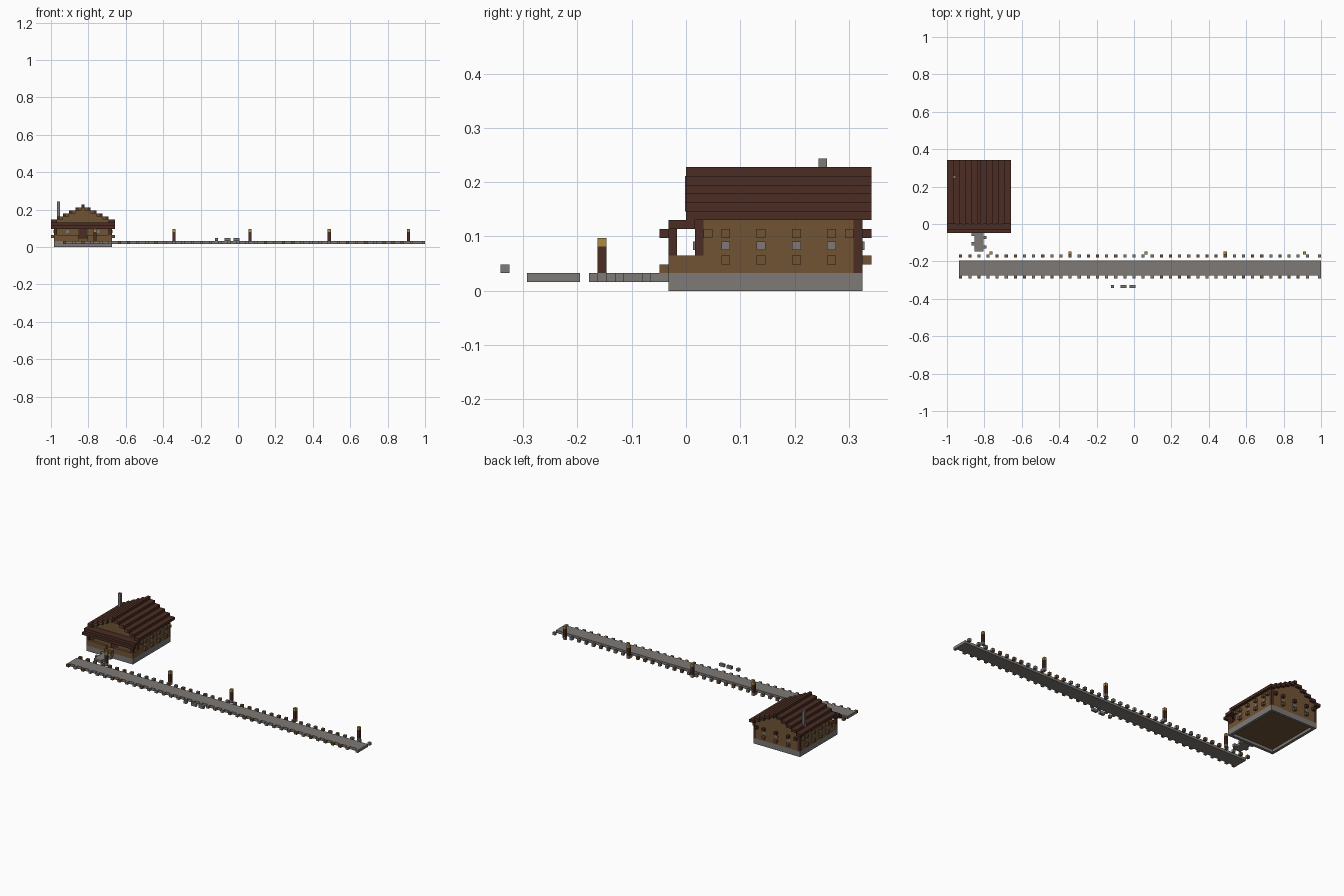
import bpy, bmesh, random
from mathutils import Matrix, Vector

random.seed(4)
cube = bpy.data.objects.get("Cube")
if cube:
    bpy.data.objects.remove(cube)

U = 2 / 123          # edge of one block
X0 = 61.5            # block column lying on x = 0


def material(name, rgb):
    m = bpy.data.materials.new(name)
    m.use_nodes = True
    m.diffuse_color = (*rgb, 1)
    bsdf = m.node_tree.nodes["Principled BSDF"]
    bsdf.inputs["Base Color"].default_value = (*rgb, 1)
    bsdf.inputs["Roughness"].default_value = 0.9
    return m


WOOD = material("oak brown", (0.165, 0.088, 0.036))
DARK = material("dark timber", (0.069, 0.026, 0.017))
STONE = material("stone grey", (0.205, 0.192, 0.18))
GOLD = material("lamp gold", (0.42, 0.25, 0.05))


def part(name, mat, boxes):
    """One object from boxes given as block ranges (x0, x1, y0, y1, z0, z1)."""
    bm = bmesh.new()
    for x0, x1, y0, y1, z0, z1 in boxes:
        mid = Vector(((x0 + x1) / 2 - X0, (y0 + y1) / 2, (z0 + z1) / 2)) * U
        size = Vector((x1 - x0, y1 - y0, z1 - z0)) * U
        bmesh.ops.create_cube(bm, size=1, matrix=Matrix.Translation(mid) @ Matrix.Diagonal((*size, 1)))
    me = bpy.data.meshes.new(name)
    bm.to_mesh(me)
    bm.free()
    me.materials.append(mat)
    ob = bpy.data.objects.new(name, me)
    bpy.context.collection.objects.link(ob)
    return ob


def mirrored(boxes):
    """Boxes together with their mirror images across the ridge of the house."""
    return boxes + [(21 - b, 21 - a, *rest) for a, b, *rest in boxes]


# Foundation ring and plank floor
part("foundation", STONE, mirrored([(1, 2, -2, 20, 0, 2)])
     + [(2, 19, -2, -1, 0, 2), (2, 19, 19, 20, 0, 2)])
part("floor", WOOD, [(2, 19, -1, 19, 1, 2)])

# Log walls with dark corner posts
part("side_walls", WOOD, mirrored([(1, 2, 2, 19, 2, 8)]))
part("back_wall", WOOD, [(2, 19, 19, 20, 2, 8)])
part("front_wall", WOOD, [(2, 9, 1, 2, 2, 8), (12, 19, 1, 2, 2, 8), (9, 12, 1, 2, 6, 8)])
part("corner_posts", DARK, mirrored([(1, 2, 1, 2, 4, 8), (1, 2, 19, 20, 2, 8)]))
part("door", DARK, [(9, 12, 1.3, 1.7, 2, 6)])

# Stepped gables and roof: one course per block of height
courses = range(5)
part("gables", WOOD, [(2 * k + 1 if k == 0 else 2 * k, 20 if k == 0 else 21 - 2 * k, y, y + 1, 7 + k, 8 + k)
                      for k in range(1, 6) for y in (1, 19)])
part("roof", DARK, mirrored([(2 * k, 2 * k + 2, 0, 21, 8 + k, 9 + k) for k in courses])
     + [(10, 11, 0, 21, 13, 14)])
part("gable_trim", WOOD, mirrored([(2 * k + 1, 2 * k + 2, -0.1, 0, 8 + k, 9 + k) for k in courses[1:]]))
part("chimney", STONE, [(2, 3, 15, 16, 8, 15)])

# Porch
part("porch_roof", DARK, [(0, 21, -2, 1, 7, 8), (0, 21, -3, -2, 6, 7)])
part("porch_posts", DARK, mirrored([(1, 2, -2, -1, 4, 7)]))
part("porch_railing", WOOD, mirrored([(1, 2, -2, 2, 2, 4), (2, 9, -2, -1, 2, 4)]))
part("porch_step", WOOD, [(9, 12, -3, -2, 2, 3)])

# Windows with a projecting log above and below each
window_rows = range(4, 17, 4)
part("side_windows", STONE, mirrored([(0.8, 1, y, y + 1, 4.6, 5.6) for y in window_rows]))
part("window_logs", WOOD, mirrored([(0, 1, y, y + 1, z, z + 1) for y in window_rows for z in (3, 6)]))
part("corner_log_ends", WOOD, mirrored([(0, 1, y, y + 1, 6, 7) for y in (2, 18)]))
back_columns = (5, 10, 15)
part("back_windows", STONE, [(x, x + 1, 20, 20.2, 4.6, 5.6) for x in back_columns])
part("back_sills", WOOD, [(x, x + 1, 20, 21, 3, 4) for x in back_columns])
part("back_lintels", DARK, [(x, x + 1, 20, 21, 6, 7) for x in (2, *back_columns, 18)])
part("front_windows", STONE, mirrored([(5, 6, 0.8, 1, 4.6, 5.6)]))

# Footpath with uneven edges
part("footpath", STONE, [(9, 12, -9, -2, 1, 2)]
     + [(8, 9, y, y + 1, 1, 2) for y in (-4, -7)]
     + [(12, 13, y, y + 1, 1, 2) for y in (-5, -8)])

# Road with toothed edges, some of the teeth in wood
part("road", STONE, [(4, 123, -17, -12, 1, 2)])
teeth = [(x, x + 1, y, y + 1, 1, 2) for x in [*range(4, 120, 3), 122] for y in (-18, -12)]
wooden = [random.random() < 0.35 for _ in teeth]
for name, mat, flag in (("road_teeth_stone", STONE, False), ("road_teeth_wood", WOOD, True)):
    # Teeth stand just outside the road bed
    part(name, mat, [(a, b, c + (c > -15), d + (c > -15), e, f)
                     for (a, b, c, d, e, f), w in zip(teeth, wooden) if w == flag])

# Lamp posts along the road
lamps = (14, 40, 65, 91, 117)
part("lamp_bases", STONE, [(x, x + 1, -10, -9, 1, 2) for x in lamps])
part("lamp_posts", DARK, [(x, x + 1, -10, -9, 2, 5) for x in lamps])
part("lamp_heads", GOLD, [(x, x + 1, -10, -9, 5, 6) for x in lamps])

# Loose stones beside the road
part("loose_stones", STONE, [(a, b, -21, -20, 2, 3) for a, b in ((54, 55), (57, 59), (60, 62))])
